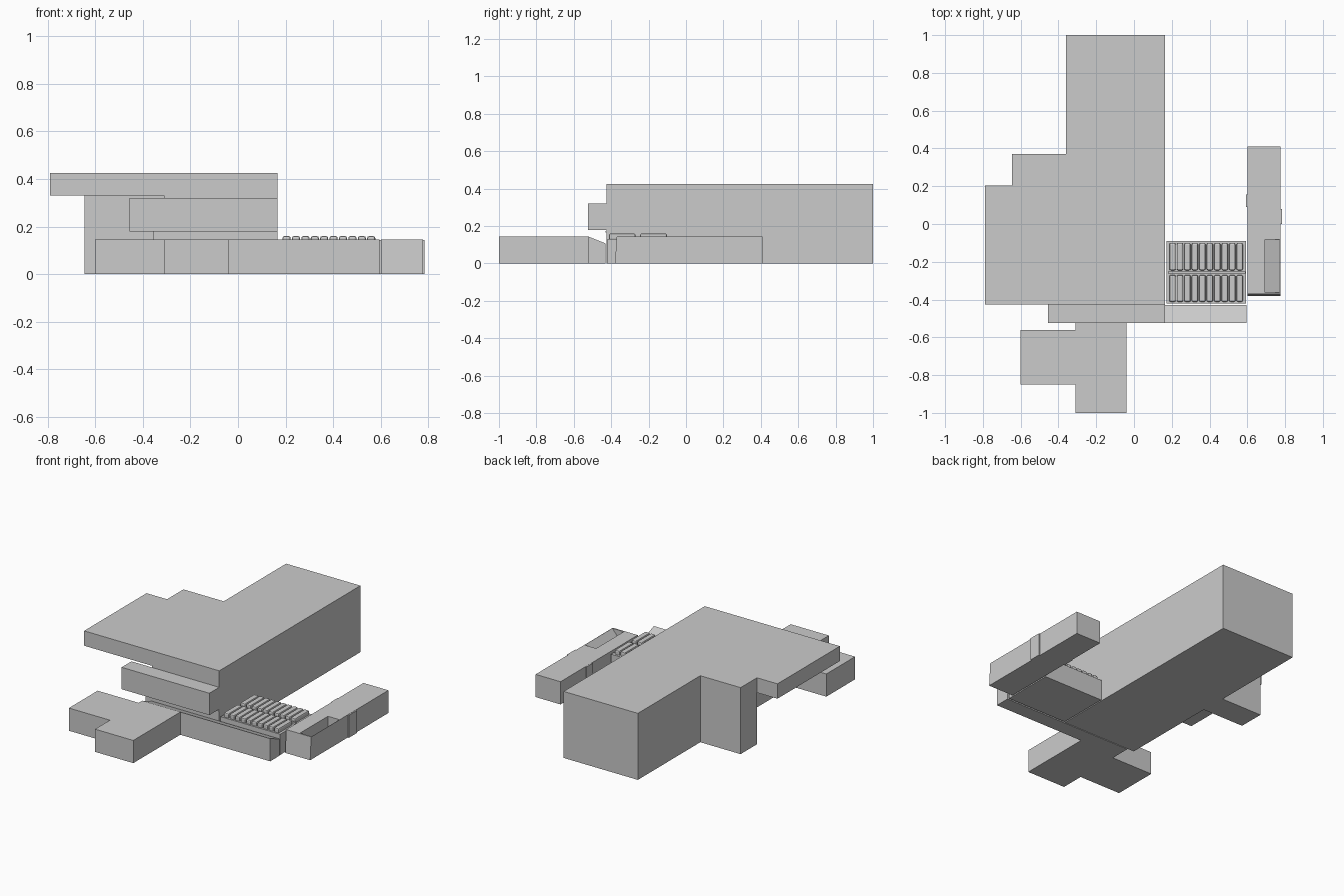
import bpy, bmesh

if "Cube" in bpy.data.objects:
    bpy.data.objects.remove(bpy.data.objects["Cube"])


def mesh_object(name, bm):
    bmesh.ops.recalc_face_normals(bm, faces=bm.faces)
    me = bpy.data.meshes.new(name)
    bm.to_mesh(me)
    bm.free()
    ob = bpy.data.objects.new(name, me)
    bpy.context.collection.objects.link(ob)
    return ob


def extrude(name, points, offset):
    """Close a 3D outline into a face and extrude it along offset."""
    bm = bmesh.new()
    face = bm.faces.new([bm.verts.new(p) for p in points])
    geo = bmesh.ops.extrude_face_region(bm, geom=[face], use_keep_orig=True)
    new = [v for v in geo["geom"] if isinstance(v, bmesh.types.BMVert)]
    bmesh.ops.translate(bm, verts=new, vec=offset)
    return mesh_object(name, bm)


def plan(name, outline, z0, z1):
    return extrude(name, [(x, y, z0) for x, y in outline], (0, 0, z1 - z0))


def box(name, x0, x1, y0, y1, z0, z1):
    return plan(name, [(x0, y0), (x1, y0), (x1, y1), (x0, y1)], z0, z1)


# Main building: walls, lower step and overhanging roof slab
plan("building_walls",
     [(-.31, -.425), (.165, -.425), (.165, 1), (-.36, 1), (-.36, .37),
      (-.645, .37), (-.645, .205), (-.31, .205)], 0, .33)
plan("roof_slab",
     [(-.79, -.425), (.165, -.425), (.165, 1), (-.36, 1), (-.36, .37),
      (-.645, .37), (-.645, .205), (-.79, .205)], .33, .425)
box("lower_wall_step", -.355, -.31, -.425, .205, 0, .18)
box("front_ledge", -.31, .165, -.43, -.425, .166, .174)

# Projecting balcony
box("balcony", -.455, .165, -.525, -.426, .18, .32)

# Front annex
plan("front_annex",
     [(-.31, -1), (-.04, -1), (-.04, -.525), (-.31, -.525), (-.31, -.56),
      (-.6, -.56), (-.6, -.85), (-.31, -.85)], 0, .145)

# Long front wall with a top that slopes down towards the building
extrude("sloped_front_wall",
        [(-.31, -.525, 0), (-.31, -.43, 0), (-.31, -.43, .107), (-.31, -.525, .145)],
        (.905, 0, 0))

# Side terrace with two rows of raised slats
box("terrace_base", .172, .592, -.42, -.09, 0, .132)
box("terrace_divider", .18, .59, -.262, -.252, .132, .145)
for row, (y0, y1) in enumerate([(-.412, -.27), (-.245, -.102)]):
    for i in range(10):
        x = .187 + i * .0395
        slat = box(f"slat_{row}_{i}", x, x + .034, y0, y1, .125, .16)
        bev = slat.modifiers.new("bevel", 'BEVEL')
        bev.width = .008
        bev.segments = 2

# Right-hand outbuilding with a sunken ramp in its top and small wall bays
outbuilding = extrude("outbuilding",
                      [(.6, -.38, 0), (.6, .41, 0), (.6, .41, .145), (.6, -.37, .145)],
                      (.176, 0, 0))
ramp = extrude("ramp_cutter",
               [(.693, -.362, .05), (.693, -.362, .2), (.774, -.362, .2),
                (.774, -.362, .145)], (0, .28, 0))
ramp.hide_render = True
ramp.hide_set(True)
cut = outbuilding.modifiers.new("ramp", 'BOOLEAN')
cut.operation = 'DIFFERENCE'
cut.object = ramp
cut.solver = 'EXACT'
box("outer_bay", .776, .784, 0, .08, 0, .144)
box("inner_bay", .594, .6, .09, .155, 0, .144)
